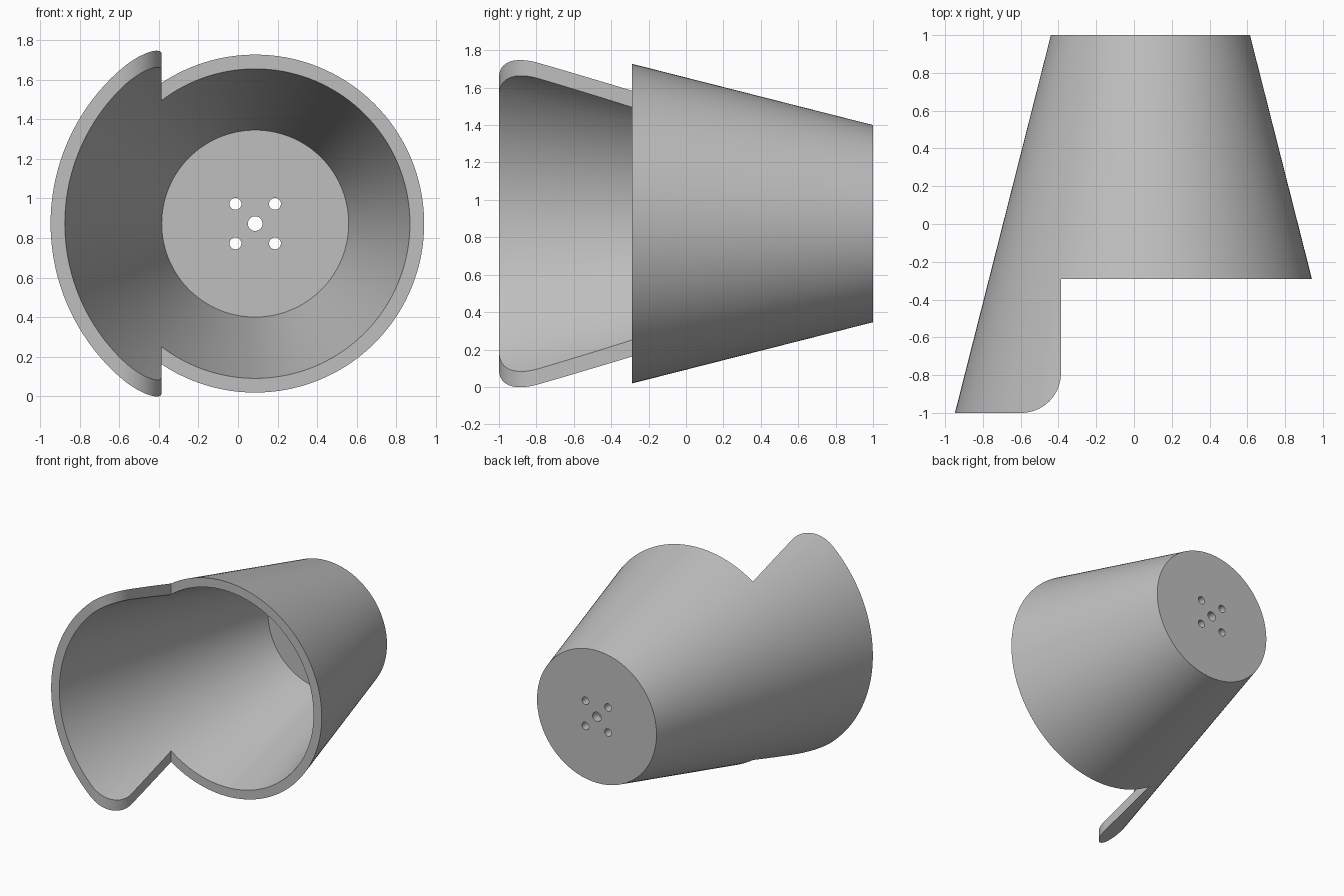
import bpy
import bmesh
from math import cos, sin, pi, radians

cube = bpy.data.objects.get("Cube")
if cube:
    bpy.data.objects.remove(cube, do_unlink=True)

AXIS_X, AXIS_Z = 0.087, 0.873
SLOPE, WALL, FLOOR_Y = 0.254, 0.072, 0.93
FRONT, BACK, STEP_Y, STEP_X = -1.0, 1.0, -0.29, -0.387
CORNER = 0.21

grey = bpy.data.materials.new("plain grey")
grey.use_nodes = True
colour = (0.52, 0.52, 0.52, 1)
grey.diffuse_color = colour
grey.node_tree.nodes["Principled BSDF"].inputs["Base Color"].default_value = colour


def make_object(name, bm):
    bmesh.ops.recalc_face_normals(bm, faces=bm.faces)
    mesh = bpy.data.meshes.new(name)
    bm.to_mesh(mesh)
    bm.free()
    mesh.materials.append(grey)
    obj = bpy.data.objects.new(name, mesh)
    bpy.context.collection.objects.link(obj)
    return obj


def lathe(bm, profile, x, z, sides):
    """Closed solid about an axis along y, from (radius, y) points."""
    rings = []
    for r, y in profile:
        angles = [2 * pi * i / sides for i in range(sides)]
        rings.append([bm.verts.new((x + r * cos(a), y, z + r * sin(a))) for a in angles])
    for a, b in zip(rings, rings[1:]):
        for i in range(sides):
            j = (i + 1) % sides
            bm.faces.new((a[i], a[j], b[j], b[i]))
    bm.faces.new(rings[0])
    bm.faces.new(rings[-1])


def outer(y):
    return 0.527 + SLOPE * (BACK - y)


# Tapered hollow cup with a closed back
bm = bmesh.new()
lathe(bm, [(outer(BACK), BACK), (outer(FRONT), FRONT),
           (outer(FRONT) - WALL, FRONT), (outer(FLOOR_Y) - WALL, FLOOR_Y)],
      AXIS_X, AXIS_Z, 144)
shade = make_object("tapered_shade", bm)

# Cutter that leaves a side flap with one rounded corner
outline = [(2, STEP_Y), (STEP_X, STEP_Y)]
for i in range(25):
    a = -pi / 2 * i / 24
    outline.append((STEP_X - CORNER + CORNER * cos(a),
                    FRONT + CORNER + CORNER * sin(a)))
outline += [(STEP_X - CORNER, -2), (2, -2)]
bm = bmesh.new()
base = bm.faces.new([bm.verts.new((x, y, -1)) for x, y in outline])
top = bmesh.ops.extrude_face_region(bm, geom=[base])["geom"]
bmesh.ops.translate(bm, vec=(0, 0, 4),
                    verts=[v for v in top if isinstance(v, bmesh.types.BMVert)])
flap_cutter = make_object("flap_cutter", bm)

# Cutter for the centre hole and four holes around it
bm = bmesh.new()
ends = (FLOOR_Y - 0.1, BACK + 0.1)
lathe(bm, [(0.037, y) for y in ends], AXIS_X, AXIS_Z, 32)
for dx in (-0.1, 0.1):
    for dz in (-0.1, 0.1):
        lathe(bm, [(0.03, y) for y in ends], AXIS_X + dx, AXIS_Z + dz, 32)
hole_cutter = make_object("hole_cutter", bm)

# Apply the cuts, then shade smooth with sharp rims
bpy.ops.object.select_all(action="DESELECT")
bpy.context.view_layer.objects.active = shade
shade.select_set(True)
for cutter in (flap_cutter, hole_cutter):
    cutter.hide_render = True
    mod = shade.modifiers.new(cutter.name, "BOOLEAN")
    mod.operation = "DIFFERENCE"
    mod.solver = "EXACT"
    mod.object = cutter
    bpy.ops.object.modifier_apply(modifier=mod.name)
    bpy.data.objects.remove(cutter, do_unlink=True)
bpy.ops.object.shade_smooth_by_angle(angle=radians(30))
